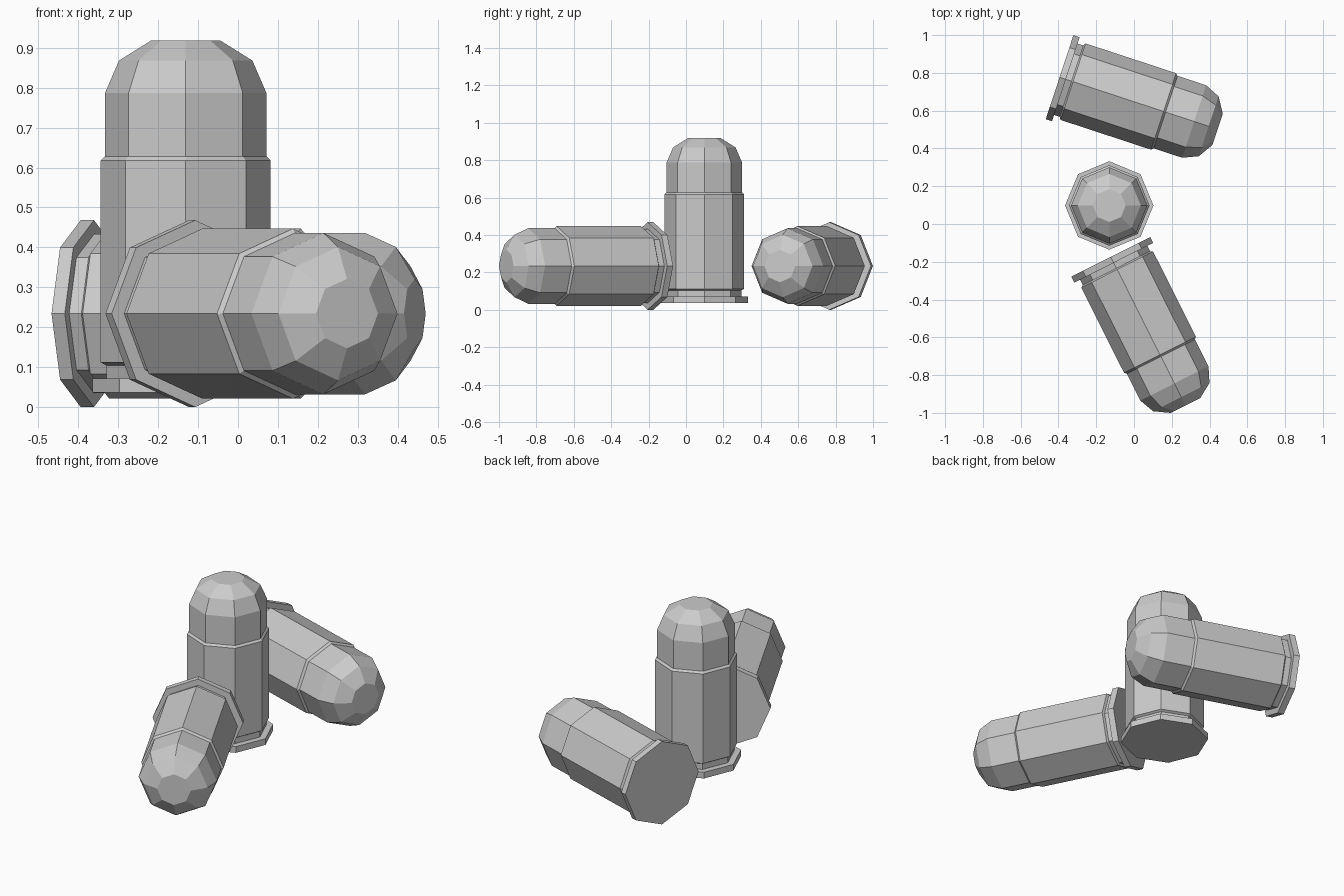
import bpy, bmesh, math
from mathutils import Matrix, Vector

if "Cube" in bpy.data.objects:
    bpy.data.objects.remove(bpy.data.objects["Cube"])

SIDES = 8

# (radius, height) profiles along the round's axis
CASE = [(0.234, 0.0), (0.234, 0.035), (0.199, 0.035), (0.199, 0.067),
        (0.213, 0.075), (0.213, 0.580), (0.202, 0.591)]
TIP = [(0.202, 0.591), (0.202, 0.750), (0.167, 0.831), (0.087, 0.881)]


def lathe(name, profile, matrix, cap_start=False, cap_end=False):
    """Spin a profile into a flat-faced eight-sided shell."""
    bm = bmesh.new()
    rings = []
    for r, h in profile:
        rings.append([bm.verts.new((r * math.cos(math.tau * i / SIDES),
                                    r * math.sin(math.tau * i / SIDES), h))
                      for i in range(SIDES)])
    for a, b in zip(rings, rings[1:]):
        for i in range(SIDES):
            j = (i + 1) % SIDES
            bm.faces.new((a[i], a[j], b[j], b[i]))
    if cap_start:
        bm.faces.new(rings[0][::-1])
    if cap_end:
        bm.faces.new(rings[-1])
    mesh = bpy.data.meshes.new(name)
    bm.to_mesh(mesh)
    bm.free()
    obj = bpy.data.objects.new(name, mesh)
    obj.matrix_world = matrix
    bpy.context.collection.objects.link(obj)


def cartridge(name, base, heading=None):
    """Rimmed case plus rounded tip; a heading in degrees lays it down."""
    m = Matrix.Translation(Vector(base))
    if heading is not None:
        m = m @ Matrix.Rotation(math.radians(heading), 4, 'Z') \
              @ Matrix.Rotation(math.pi / 2, 4, 'Y')
    lathe(name + "_case", CASE, m, cap_start=True)
    lathe(name + "_tip", TIP, m, cap_end=True)


# One standing round and two lying on their rims
cartridge("standing_round", (-0.131, 0.098, 0.037))
cartridge("back_lying_round", (-0.394, 0.777, 0.234), -18.2)
cartridge("front_lying_round", (-0.123, -0.174, 0.234), -63.3)
